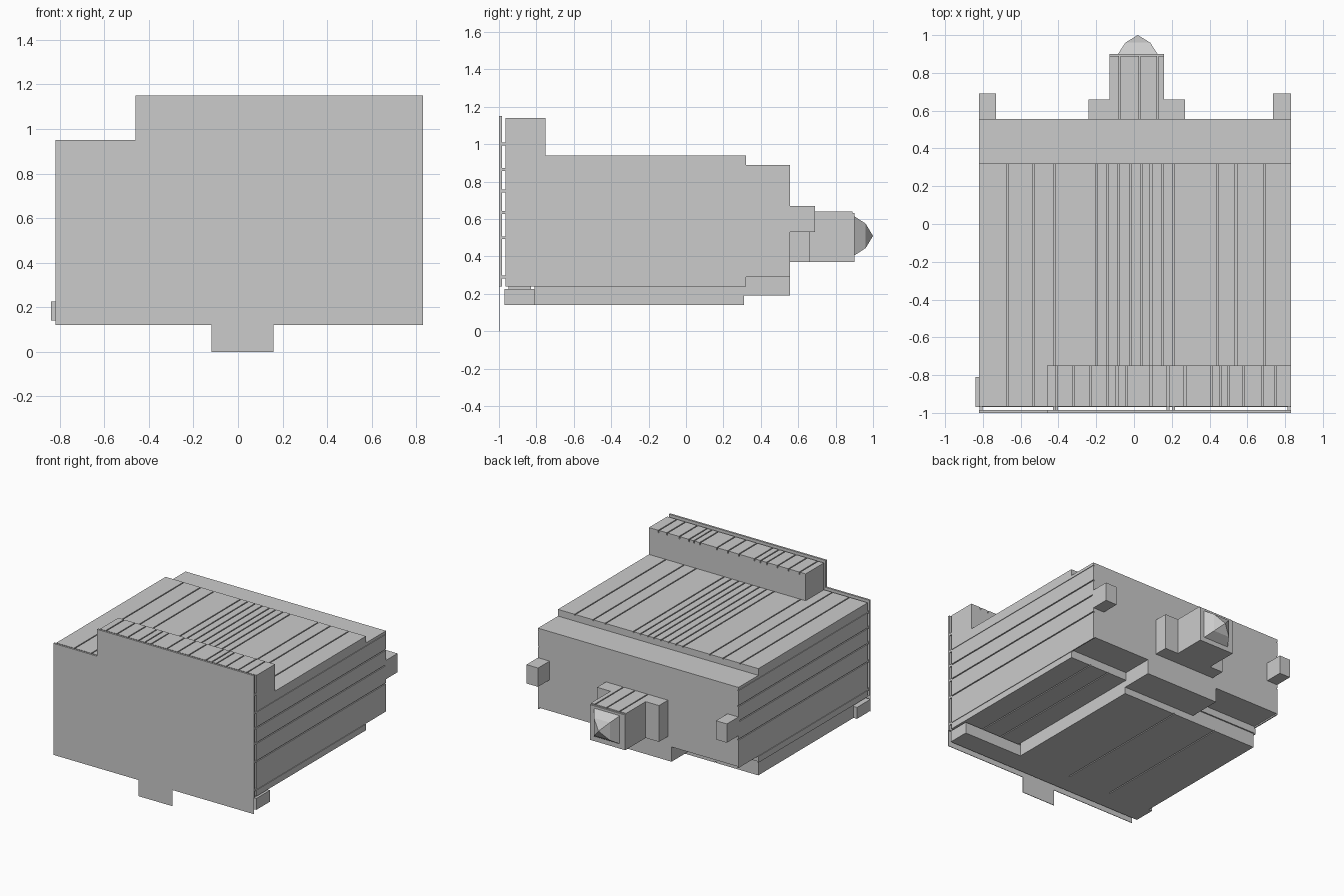
import bpy, bmesh

if "Cube" in bpy.data.objects:
    bpy.data.objects.remove(bpy.data.objects["Cube"], do_unlink=True)

grey = bpy.data.materials.new("plain_grey")
grey.use_nodes = True
grey.diffuse_color = (0.6, 0.6, 0.6, 1)
grey.node_tree.nodes["Principled BSDF"].inputs["Base Color"].default_value = (0.6, 0.6, 0.6, 1)

GAP = 0.004    # half width of a plank joint
SKIN = 0.008   # plank thickness


def finish(name, bm):
    bmesh.ops.recalc_face_normals(bm, faces=bm.faces)
    mesh = bpy.data.meshes.new(name)
    bm.to_mesh(mesh)
    bm.free()
    mesh.materials.append(grey)
    obj = bpy.data.objects.new(name, mesh)
    bpy.context.collection.objects.link(obj)
    return obj


def add_box(bm, x, y, z):
    """Add a box given its (low, high) range on each axis."""
    cube = bmesh.ops.create_cube(bm, size=1)
    for v in cube["verts"]:
        v.co = [r[0] + (c + 0.5) * (r[1] - r[0]) for c, r in zip(v.co, (x, y, z))]


def boxes(name, *ranges):
    bm = bmesh.new()
    for r in ranges:
        add_box(bm, *r)
    return finish(name, bm)


def spans(edges):
    """Plank ranges between joints, with a narrow gap at each joint."""
    last = len(edges) - 2
    return [(a + (GAP if i else 0), b - (GAP if i < last else 0))
            for i, (a, b) in enumerate(zip(edges, edges[1:]))]


L, R = -0.82, 0.83             # body sides
FRONT, STEP, BACK = -0.965, 0.32, 0.555
UNDER, TOP = 0.24, 0.94

# Main body core, with lower rear section
boxes("body_core", ((L + SKIN, R - SKIN), (FRONT, STEP), (UNDER + SKIN, TOP - SKIN)))
boxes("rear_body", ((L + SKIN, R - SKIN), (STEP, BACK), (0.30, 0.89)))

# Planks over the top
top_joints = [L, -0.67, -0.53, -0.42, -0.20, -0.14, -0.08, -0.02, 0.04,
              0.09, 0.15, 0.21, 0.44, 0.54, 0.69, R]
boxes("top_planks", *[(s, (FRONT, STEP), (TOP - SKIN, TOP)) for s in spans(top_joints)])

# Planks along both sides; the edge planks are shorter than the middle ones
side_joints = [0.29, 0.50, 0.635, 0.75, 0.865]
for name, x in (("right_side_planks", (L, L + SKIN)), ("left_side_planks", (R - SKIN, R))):
    planks = [(x, (FRONT, BACK), s) for s in spans(side_joints)]
    planks += [(x, (FRONT, STEP), (UNDER, 0.29 - GAP)),
               (x, (FRONT, STEP), (0.865 + GAP, TOP)),
               (x, (STEP, BACK), (0.865 + GAP, 0.89))]
    boxes(name, *planks)

# Underside: shallow planked area, deep planked slab and rear block
boxes("underside_planks", *[(s, (FRONT, STEP), (UNDER, UNDER + SKIN))
                            for s in spans([0.34, 0.50, 0.66, R])])
boxes("under_slab", ((L + SKIN, 0.34), (-0.81, 0.31), (0.14 + SKIN, UNDER + SKIN)))
boxes("under_slab_planks", *[(s, (-0.81, 0.31), (0.14, 0.14 + SKIN))
                             for s in spans([L + SKIN, -0.46, -0.10, 0.34])])
boxes("rear_under_block", ((-0.27, 0.34), (0.31, BACK), (0.19, 0.30)))

# Long beam on the front top edge
beam_joints = [-0.46, -0.41, -0.32, -0.23, -0.14, -0.09, -0.04, 0.09, 0.18,
               0.27, 0.41, 0.46, 0.50, 0.58, 0.68, 0.75, R]
boxes("top_beam", ((-0.46, R), (FRONT, -0.75), (TOP, 1.13 - SKIN)))
boxes("top_beam_planks", *[(s, (FRONT, -0.75), (1.13 - SKIN, 1.14)) for s in spans(beam_joints)])

# Beam under the front edge
boxes("bottom_beam", ((-0.84, R), (-0.97, -0.81), (0.14, 0.225)))
boxes("bottom_beam_hangers", *[((x, x + 0.05), (-0.95, -0.83), (0.22, 0.25))
                               for x in (-0.80, 0.0, 0.76)])

# Front panel with raised part, thin lower skirt and bottom tab
boxes("front_panel", ((L, R), (-1, -0.985), (UNDER, 0.95)),
      ((-0.46, R), (-1, -0.985), (0.95, 1.15)))
boxes("front_skirt", ((L, R), (-1, -0.996), (0.12, UNDER)))
boxes("front_tab", ((-0.12, 0.16), (-1, -0.996), (0, 0.12)))

# Small pegs holding the panel off the body
pegs = [(x, z) for x in (-0.81, -0.42, 0.21, 0.82) for z in side_joints]
pegs += [(x, 1.0) for x in (-0.41, 0.18, 0.82)]
boxes("panel_pegs", *[((x - 0.008, x + 0.008), (-0.99, -0.96), (z - 0.008, z + 0.008))
                      for x, z in pegs])

# Rear corner tabs
for name, x in (("right_rear_tab", (L, -0.73)), ("left_rear_tab", (0.735, R))):
    boxes(name, (x, (BACK - 0.01, 0.69), (0.53, 0.67)))

# Rear square housing with planked top and side boxes
boxes("rear_housing", ((-0.13, 0.16), (BACK - 0.01, 0.90), (0.37, 0.64 - SKIN)))
boxes("rear_housing_planks", *[(s, (BACK, 0.89), (0.64 - SKIN, 0.64))
                               for s in spans([-0.13, -0.075, 0.03, 0.125, 0.16])])
boxes("rear_side_boxes", ((-0.24, -0.13), (BACK - 0.01, 0.66), (0.37, 0.64)),
      ((0.16, 0.27), (BACK - 0.01, 0.66), (0.37, 0.64)))

# Faceted point on the housing: stacked square rings closing to a tip
bm = bmesh.new()
rings = []
for half, y in ((0.108, 0.895), (0.066, 0.96)):
    rings.append([bm.verts.new((0.02 + sx * half, y, 0.51 + sz * half))
                  for sx, sz in ((-1, -1), (1, -1), (1, 1), (-1, 1))])
tip = bm.verts.new((0.02, 1.0, 0.51))
low, high = rings
for i in range(4):
    j = (i + 1) % 4
    bm.faces.new((low[i], low[j], high[j], high[i]))
    bm.faces.new((high[i], high[j], tip))
bm.faces.new(low)
finish("rear_point", bm)
